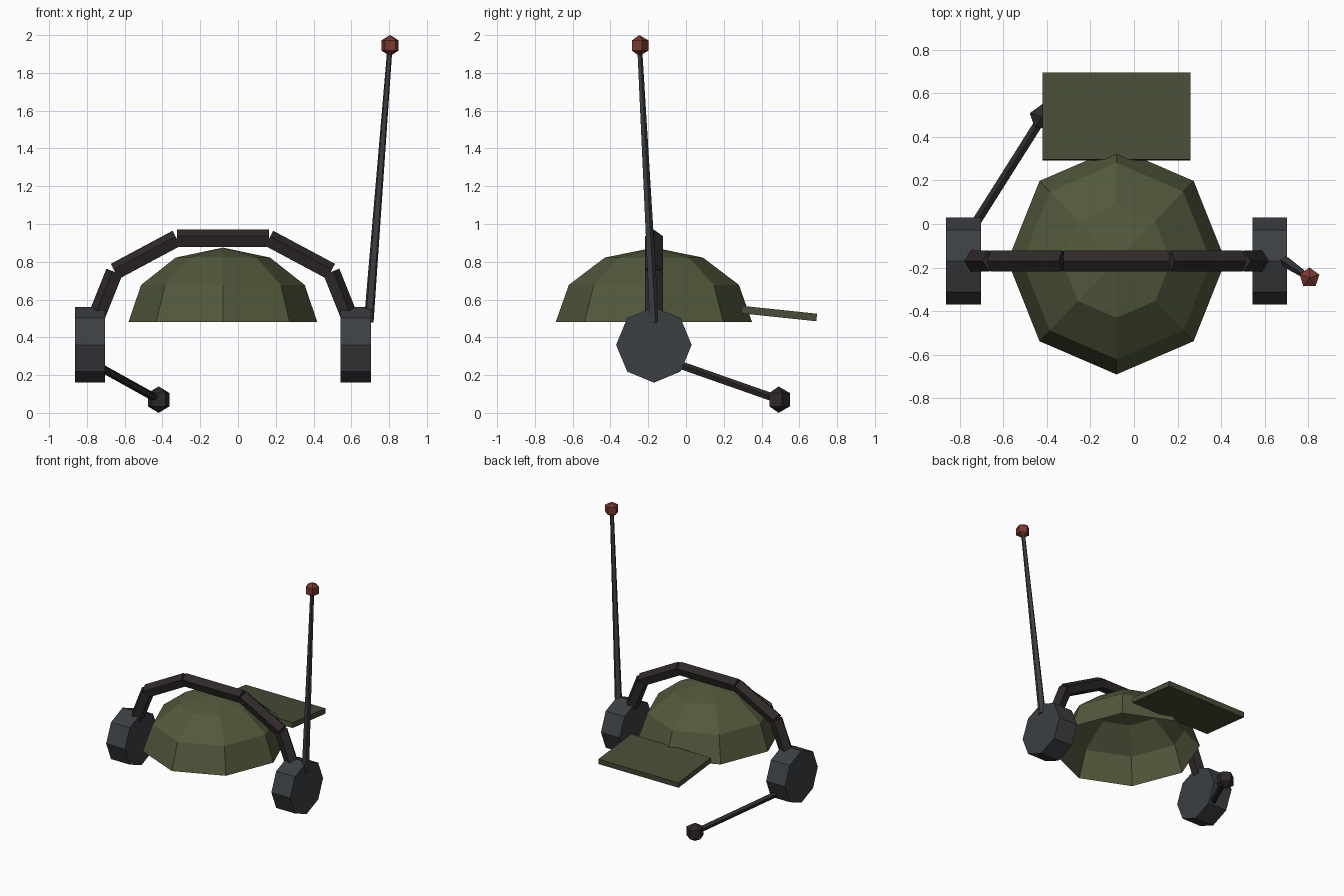
import bpy, bmesh
from math import sin, cos, pi, radians
from mathutils import Vector, Matrix

if "Cube" in bpy.data.objects:
    bpy.data.objects.remove(bpy.data.objects["Cube"])

CX, CY = -0.08, -0.17   # shared centre of cap and headset


def material(name, rgb):
    m = bpy.data.materials.new(name)
    m.diffuse_color = (*rgb, 1)
    m.use_nodes = True
    m.node_tree.nodes["Principled BSDF"].inputs["Base Color"].default_value = m.diffuse_color
    return m


olive = material("olive_cloth", (0.085, 0.1, 0.045))
olive_dark = material("olive_brim", (0.065, 0.075, 0.038))
grey = material("dark_grey", (0.045, 0.05, 0.055))
black = material("black_plastic", (0.028, 0.022, 0.022))
red = material("red_tip", (0.2, 0.04, 0.03))


def finish(name, bm, mat):
    bmesh.ops.recalc_face_normals(bm, faces=bm.faces)
    me = bpy.data.meshes.new(name)
    bm.to_mesh(me)
    bm.free()
    me.materials.append(mat)
    ob = bpy.data.objects.new(name, me)
    bpy.context.collection.objects.link(ob)
    return ob


def tube(bm, a, b, r1, r2, sides, up):
    """Capped tube from a to b with its first edge line towards 'up'."""
    a, b = Vector(a), Vector(b)
    d = (b - a).normalized()
    u = Vector(up)
    u = (u - d * u.dot(d)).normalized()
    v = d.cross(u)
    rings = []
    for p, r in ((a, r1), (b, r2)):
        rings.append([bm.verts.new(p + r * (u * cos(2 * pi * i / sides) + v * sin(2 * pi * i / sides)))
                      for i in range(sides)])
    for i in range(sides):
        j = (i + 1) % sides
        bm.faces.new((rings[0][i], rings[0][j], rings[1][j], rings[1][i]))
    bm.faces.new(rings[0][::-1])
    bm.faces.new(rings[1])


def globe(bm, c, radii, sides, lats, bottom=True):
    """Stack of rings at the given latitudes, closed by poles."""
    c, r = Vector(c), Vector(radii)

    def pt(lat, i):
        t = pi / 2 + 2 * pi * i / sides
        return bm.verts.new(c + r * Vector((1, 1, 1)).dot(Vector((0, 0, 0))) + Vector(
            (r.x * cos(lat) * cos(t), r.y * cos(lat) * sin(t), r.z * sin(lat))))
    rings = [[pt(radians(l), i) for i in range(sides)] for l in lats]
    top = bm.verts.new(c + Vector((0, 0, r.z)))
    low = bm.verts.new(c - Vector((0, 0, r.z))) if bottom else None
    for i in range(sides):
        j = (i + 1) % sides
        for p, q in zip(rings, rings[1:]):
            bm.faces.new((p[i], p[j], q[j], q[i]))
        bm.faces.new((rings[-1][i], rings[-1][j], top))
        if bottom:
            bm.faces.new((rings[0][j], rings[0][i], low))


# cap crown: open half dome
bm = bmesh.new()
globe(bm, (CX, CY, 0.48), (0.5, 0.52, 0.395), 8, (0, 30, 60), bottom=False)
finish("cap_crown", bm, olive)

# cap brim: tilted flat board at the back
bm = bmesh.new()
bmesh.ops.create_cube(bm, size=1, matrix=Matrix.Translation((CX, 0.493, 0.526))
                      @ Matrix.Rotation(radians(-6), 4, 'X')
                      @ Matrix.Diagonal((0.68, 0.4, 0.04, 1)))
finish("cap_brim", bm, olive_dark)

# ear cups
for side, s in (("left", -1), ("right", 1)):
    x = CX + s * 0.703
    bm = bmesh.new()
    tube(bm, (x - 0.08, CY, 0.36), (x + 0.08, CY, 0.36), 0.2, 0.2, 8, (0, 0, 1))
    finish("ear_cup_" + side, bm, grey)

# headband: five straight pieces over the crown
half = [(0.70, 0.42), (0.57, 0.745), (0.243, 0.92)]
path = [(-x, z) for x, z in half] + half[::-1]
bm = bmesh.new()
for (x0, z0), (x1, z1) in zip(path, path[1:]):
    tube(bm, (CX + x0, CY, z0), (CX + x1, CY, z1), 0.05, 0.05, 5, (-(z1 - z0), 0, x1 - x0))
finish("headband", bm, black)

# antenna with red tip
tip = (0.805, -0.247, 1.945)
bm = bmesh.new()
tube(bm, (0.692, CY, 0.48), tip, 0.027, 0.014, 5, (0, 1, 0))
finish("antenna", bm, grey)
bm = bmesh.new()
globe(bm, tip, (0.055,) * 3, 5, (-30, 30))
finish("antenna_tip", bm, red)

# microphone boom and microphone
mic = (-0.42, 0.49, 0.07)
bm = bmesh.new()
tube(bm, (-0.78, -0.08, 0.27), mic, 0.022, 0.022, 5, (0, 0, 1))
finish("microphone_boom", bm, black)
bm = bmesh.new()
globe(bm, mic, (0.07,) * 3, 5, (-30, 30))
finish("microphone", bm, black)
